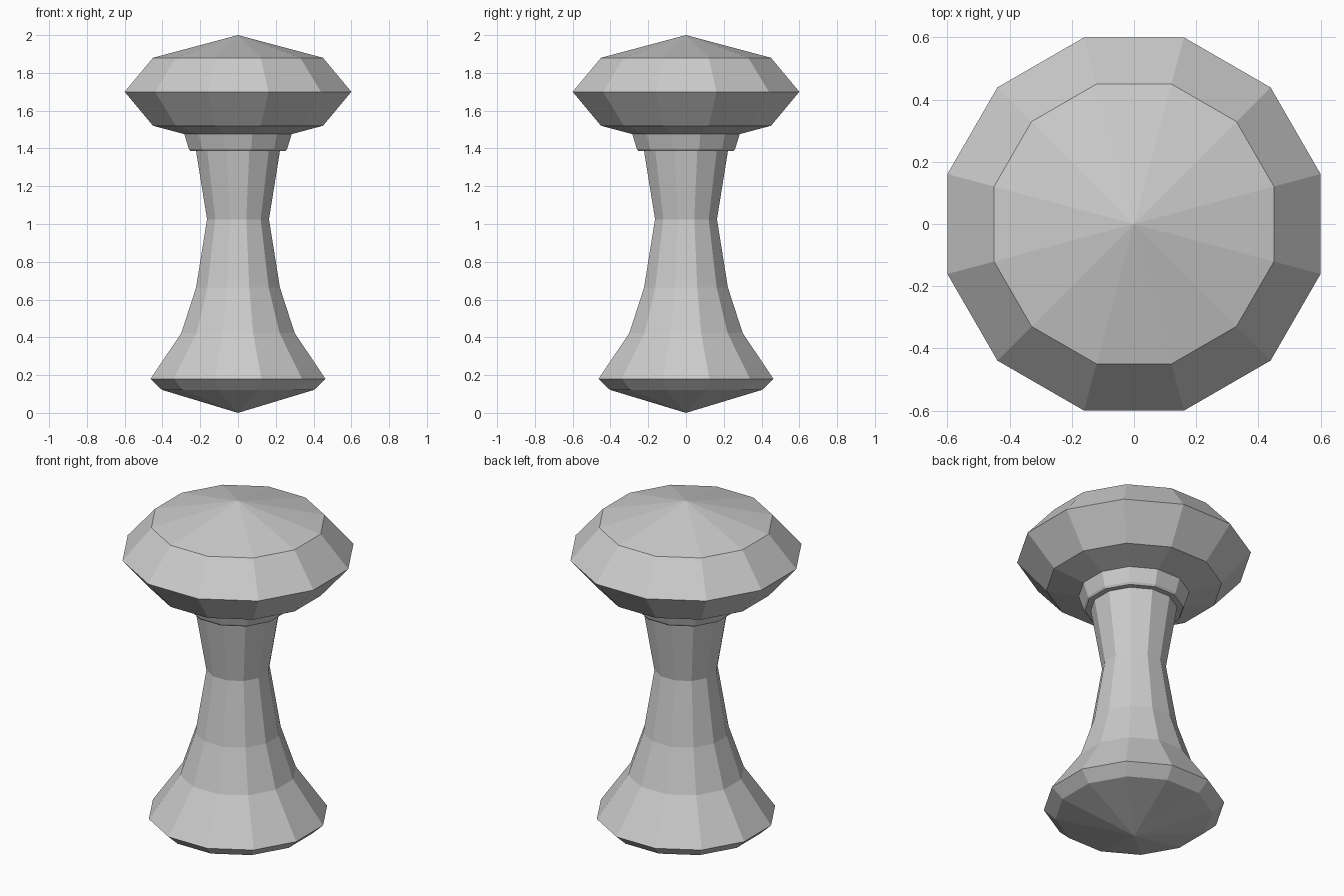
import bpy, bmesh, math

if "Cube" in bpy.data.objects:
    bpy.data.objects.remove(bpy.data.objects["Cube"])

SIDES = 12
FLAT = math.cos(math.pi / SIDES)  # profile radii are measured across the flats


def lathe(name, profile):
    """Revolve (radius, z) points into a closed faceted solid; radius 0 is an apex."""
    bm = bmesh.new()
    rings = []
    for r, z in profile:
        if r == 0:
            rings.append([bm.verts.new((0, 0, z))] * SIDES)
        else:
            angles = [(i + 0.5) * 2 * math.pi / SIDES for i in range(SIDES)]
            rings.append([bm.verts.new((r / FLAT * math.cos(a), r / FLAT * math.sin(a), z))
                          for a in angles])
    for low, high in zip(rings, rings[1:]):
        for i in range(SIDES):
            j = (i + 1) % SIDES
            corners = dict.fromkeys((low[i], low[j], high[j], high[i]))
            bm.faces.new(list(corners))
    bmesh.ops.recalc_face_normals(bm, faces=bm.faces)
    mesh = bpy.data.meshes.new(name)
    bm.to_mesh(mesh)
    bm.free()
    obj = bpy.data.objects.new(name, mesh)
    bpy.context.collection.objects.link(obj)
    return obj


# Flared foot, narrow waist and stepped collar in one solid, top hidden in the head
lathe("stem", [(0, 0), (0.403, 0.122), (0.463, 0.18), (0.30, 0.423), (0.222, 0.663),
               (0.164, 1.025), (0.222, 1.386), (0.252, 1.386), (0.26, 1.397),
               (0.287, 1.485), (0, 1.55)])

# Double-cone head
lathe("head", [(0, 1.40), (0.45, 1.52), (0.60, 1.70), (0.45, 1.88), (0, 2.0)])
